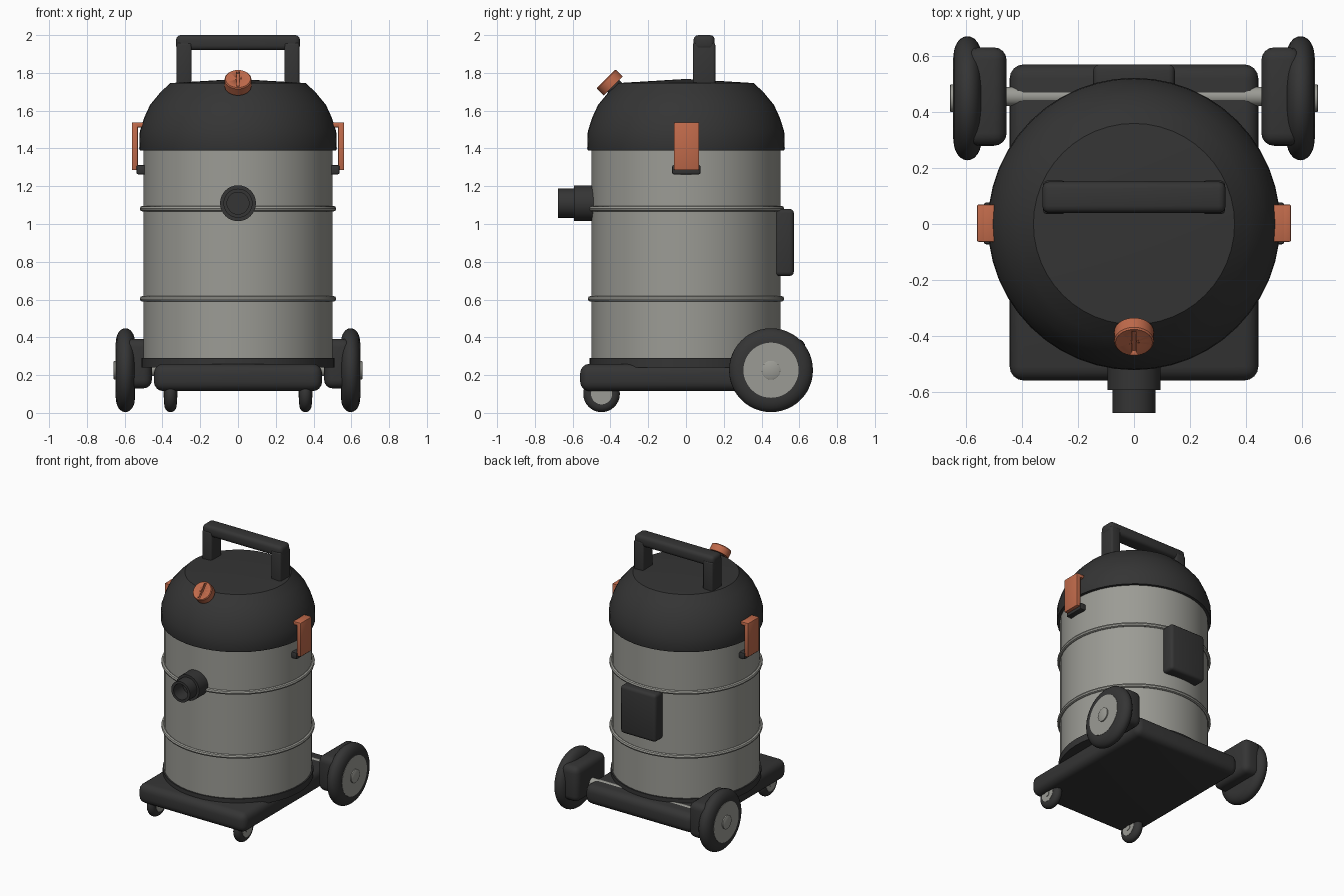
import bpy, bmesh, math
from mathutils import Matrix

if "Cube" in bpy.data.objects:
    bpy.data.objects.remove(bpy.data.objects["Cube"])


def material(name, rgb):
    m = bpy.data.materials.new(name)
    m.diffuse_color = (*rgb, 1)
    m.use_nodes = True
    m.node_tree.nodes["Principled BSDF"].inputs["Base Color"].default_value = m.diffuse_color
    return m


BLACK = material("black plastic", (0.035, 0.035, 0.035))
STEEL = material("brushed steel", (0.33, 0.33, 0.30))
ORANGE = material("orange plastic", (0.53, 0.145, 0.07))


def finish(name, bm, mat, matrix=None, angle=35):
    bmesh.ops.recalc_face_normals(bm, faces=bm.faces)
    me = bpy.data.meshes.new(name)
    bm.to_mesh(me)
    bm.free()
    me.materials.append(mat)
    ob = bpy.data.objects.new(name, me)
    bpy.context.collection.objects.link(ob)
    if matrix:
        ob.matrix_world = matrix
    bpy.ops.object.select_all(action='DESELECT')
    ob.select_set(True)
    bpy.context.view_layer.objects.active = ob
    bpy.ops.object.shade_smooth_by_angle(angle=math.radians(angle))
    return ob


def lathe(name, profile, mat, loc=(0, 0, 0), rot=None, seg=48):
    """Turn (radius, height) points around z, then rotate and place."""
    bm = bmesh.new()
    verts = [bm.verts.new((r, 0, z)) for r, z in profile]
    edges = [bm.edges.new(p) for p in zip(verts, verts[1:])]
    bmesh.ops.spin(bm, geom=verts + edges, cent=(0, 0, 0), axis=(0, 0, 1),
                   angle=math.tau, steps=seg, use_merge=True)
    bmesh.ops.remove_doubles(bm, verts=bm.verts, dist=1e-5)
    return finish(name, bm, mat, Matrix.Translation(loc) @ (rot or Matrix()))


def box(name, x, y, z, mat, bevel=0.0, seg=3):
    """Rounded box from its (min, max) extents."""
    bm = bmesh.new()
    bmesh.ops.create_cube(bm, size=1)
    for v in bm.verts:
        v.co = [(a + b) / 2 + c * (b - a) for (a, b), c in zip((x, y, z), v.co)]
    if bevel:
        bmesh.ops.bevel(bm, geom=bm.edges[:], offset=bevel, segments=seg,
                        profile=0.5, affect='EDGES')
    return finish(name, bm, mat)


def span(s, a, b):
    return tuple(sorted((s * a, s * b)))


def tyre_profile(r, w, f):
    """Closed disc with rounded rim: radius, half width, rim rounding."""
    rim = [(r - f + f * math.cos(math.radians(a)), w * math.sin(math.radians(a)))
           for a in range(-90, 91, 15)]
    return [(0, -w)] + rim + [(0, w)]


TO_X = Matrix.Rotation(math.pi / 2, 4, 'Y')
TO_FRONT = Matrix.Rotation(math.pi / 2, 4, 'X')
TILT = Matrix.Rotation(math.pi / 4, 4, 'X')

# Drum with two ribs and a foot ring
lathe("drum", [(0, 0.27), (0.5, 0.27), (0.5, 1.41), (0, 1.41)], STEEL)
lathe("drum_foot_ring", [(0, 0.24), (0.51, 0.24), (0.51, 0.29), (0, 0.29)], BLACK)
for i, z in enumerate((0.604, 1.081)):
    ring = [(0.505 + 0.015 * math.cos(k * math.pi / 4), z + 0.015 * math.sin(k * math.pi / 4))
            for k in range(9)]
    lathe(f"drum_rib_{i}", ring, STEEL)

# Motor head
lathe("motor_head", [(0, 1.39), (0.52, 1.39), (0.523, 1.40), (0.52, 1.49), (0.498, 1.56),
                     (0.466, 1.63), (0.415, 1.692), (0.36, 1.746), (0, 1.768)], BLACK)

# Carrying handle
for s in (-1, 1):
    box("handle_post", span(s, 0.245, 0.325), (0.036, 0.155), (1.70, 1.96), BLACK, 0.012)
box("handle_bar", (-0.328, 0.328), (0.04, 0.152), (1.92, 2.0), BLACK, 0.025)

# Tilted knob with a cut slot
knob_at = (0, -0.405, 1.75)
place = Matrix.Translation(knob_at) @ TILT
lathe("knob_stem", [(0, -0.09), (0.045, -0.09), (0.045, 0), (0, 0)], BLACK, knob_at, TILT, 24)
knob = lathe("knob", [(0, -0.027), (0.071, -0.027), (0.071, 0.021), (0.066, 0.027), (0, 0.027)],
             ORANGE, knob_at, TILT, 32)
cutter = box("slot_cutter", (-0.008, 0.008), (-0.055, 0.055), (0.012, 0.06), ORANGE)
cutter.matrix_world = place
cutter.hide_render = True
cutter.hide_set(True)
cut = knob.modifiers.new("slot", 'BOOLEAN')
cut.operation = 'DIFFERENCE'
cut.object = cutter

# Hose port: collar and open nozzle
lathe("hose_port", [(0, 0.45), (0.095, 0.45), (0.095, 0.594), (0.077, 0.594), (0.077, 0.677),
                    (0.058, 0.677), (0.058, 0.57), (0, 0.57)], BLACK, (0, 0, 1.11), TO_FRONT, 32)

# Side latches
for s in (-1, 1):
    box("latch_plate", span(s, 0.53, 0.562), (-0.064, 0.07), (1.285, 1.538), ORANGE, 0.006, 2)
    box("latch_hook", span(s, 0.49, 0.55), (-0.064, 0.07), (1.512, 1.538), ORANGE, 0.005, 2)
    box("latch_mount", span(s, 0.48, 0.537), (-0.073, 0.077), (1.263, 1.312), BLACK, 0.008, 2)

# Rear cover
box("rear_cover", (-0.146, 0.146), (0.47, 0.571), (0.725, 1.08), BLACK, 0.022)

# Trolley base and axle
box("base", (-0.445, 0.445), (-0.56, 0.571), (0.115, 0.26), BLACK, 0.05, 4)
lathe("axle", [(0, -0.56), (0.034, -0.56), (0.034, 0.56), (0, 0.56)], STEEL,
      (0, 0.457, 0.229), TO_X, 24)

for s in (-1, 1):
    out = TO_X if s > 0 else Matrix.Rotation(math.pi, 4, 'Z') @ TO_X
    # Large rear wheel with hub, cap and inner housing
    at = (s * 0.596, 0.45, 0.226)
    lathe("rear_tyre", tyre_profile(0.222, 0.05, 0.07), BLACK, at, out)
    lathe("rear_hub", [(0, 0.04), (0.146, 0.04), (0.146, 0.052), (0, 0.052)], STEEL, at, out)
    lathe("rear_hub_cap", [(0, 0.04), (0.05, 0.04), (0.05, 0.06), (0.045, 0.063), (0, 0.063)],
          STEEL, at, out, 24)
    box("wheel_housing", span(s, 0.456, 0.60), (0.28, 0.632), (0.13, 0.392), BLACK, 0.045, 4)
    # Small front caster
    at = (s * 0.357, -0.447, 0.101)
    lathe("caster_tyre", tyre_profile(0.097, 0.032, 0.035), BLACK, at, out, 32)
    lathe("caster_hub", [(0, -0.034), (0.056, -0.034), (0.056, 0.034), (0, 0.034)],
          STEEL, at, out, 32)
    lathe("caster_cap", [(0, -0.038), (0.02, -0.038), (0.02, 0.038), (0, 0.038)],
          STEEL, at, out, 16)
